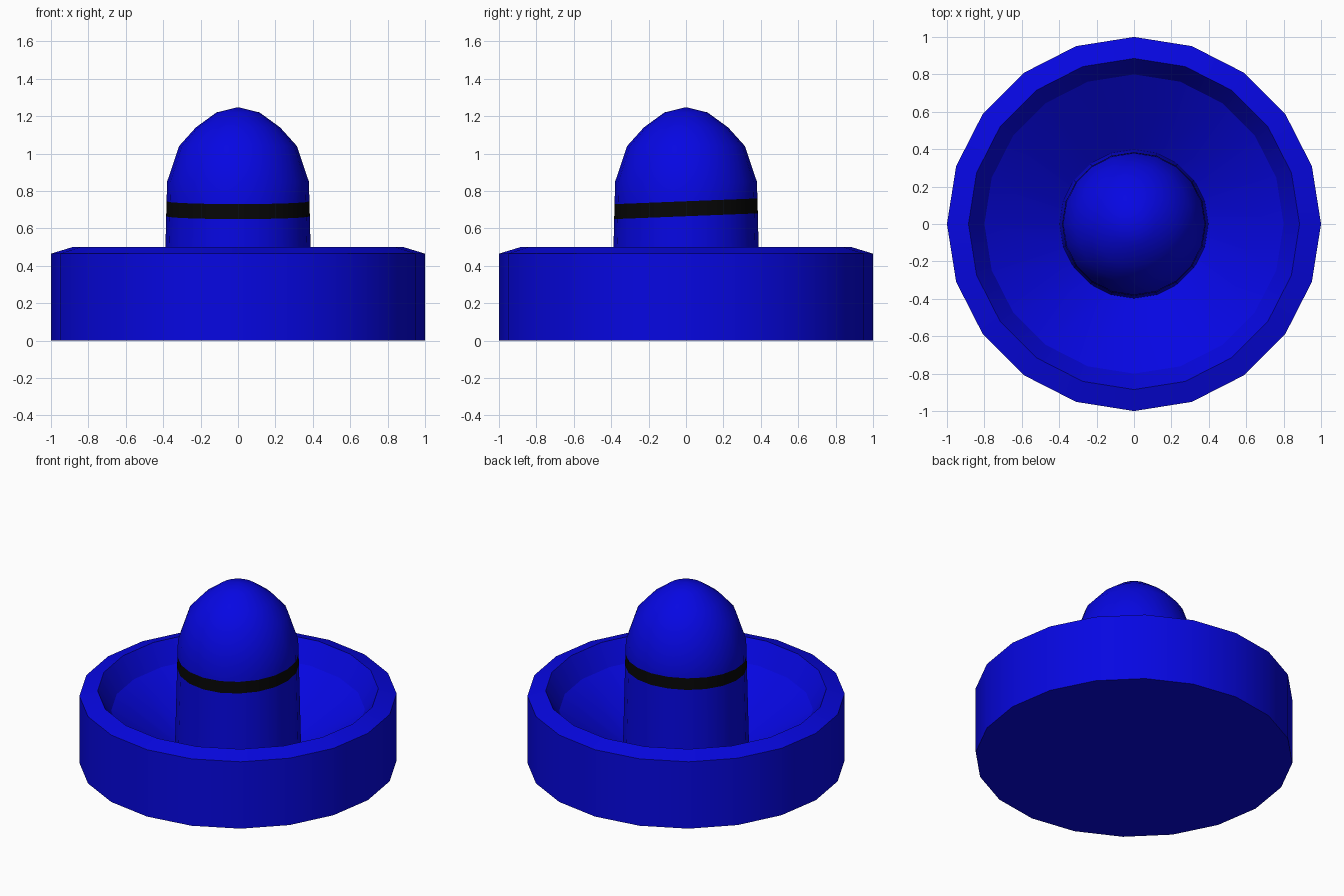
import bpy, bmesh, math

if "Cube" in bpy.data.objects:
    bpy.data.objects.remove(bpy.data.objects["Cube"])

SIDES = 20


def material(name, rgb):
    m = bpy.data.materials.new(name)
    m.diffuse_color = (*rgb, 1)
    m.use_nodes = True
    m.node_tree.nodes["Principled BSDF"].inputs["Base Color"].default_value = m.diffuse_color
    return m


blue = material("blue plastic", (0.002, 0.002, 0.76))
black = material("black stripe", (0.002, 0.002, 0.002))


def lathe(name, profile, angle):
    """Revolve a (radius, height) profile around z; radius 0 makes a pole."""
    bm = bmesh.new()
    rings = []
    for r, z in profile:
        if r == 0:
            rings.append([bm.verts.new((0, 0, z))] * SIDES)
        else:
            rings.append([bm.verts.new((r * math.cos(2 * math.pi * i / SIDES),
                                        r * math.sin(2 * math.pi * i / SIDES), z))
                          for i in range(SIDES)])
    for a, b in zip(rings, rings[1:]):
        for i in range(SIDES):
            j = (i + 1) % SIDES
            bm.faces.new(list(dict.fromkeys((a[i], a[j], b[j], b[i]))))
    mesh = bpy.data.meshes.new(name)
    bm.to_mesh(mesh)
    bm.free()
    obj = bpy.data.objects.new(name, mesh)
    bpy.context.collection.objects.link(obj)
    mesh.materials.append(blue)
    bpy.ops.object.select_all(action='DESELECT')
    obj.select_set(True)
    bpy.context.view_layer.objects.active = obj
    bpy.ops.object.shade_smooth_by_angle(angle=math.radians(angle))
    return obj


# Round dish: flat underside, upright wall, sloped rim, conical bowl
lathe("dish", [(0, 0), (1, 0), (1, 0.465), (0.885, 0.5), (0.8, 0.36),
               (0.398, 0.09)], 20)

# Domed grip rising from the middle of the bowl
LOW, HIGH = 0.66, 0.74
grip = lathe("grip", [(0.398, 0.09), (0.384, LOW), (0.382, HIGH), (0.379, 0.85),
                      (0.315, 1.04), (0.225, 1.14), (0.115, 1.22), (0, 1.248)], 32)

# Painted stripe round the grip, tilted slightly up towards the back
grip.data.materials.append(black)
for p in grip.data.polygons:
    if LOW < p.center.z < HIGH:
        p.material_index = 1
for v in grip.data.vertices:
    if LOW - 0.01 < v.co.z < HIGH + 0.01:
        v.co.z += 0.005 + 0.04 * v.co.y
